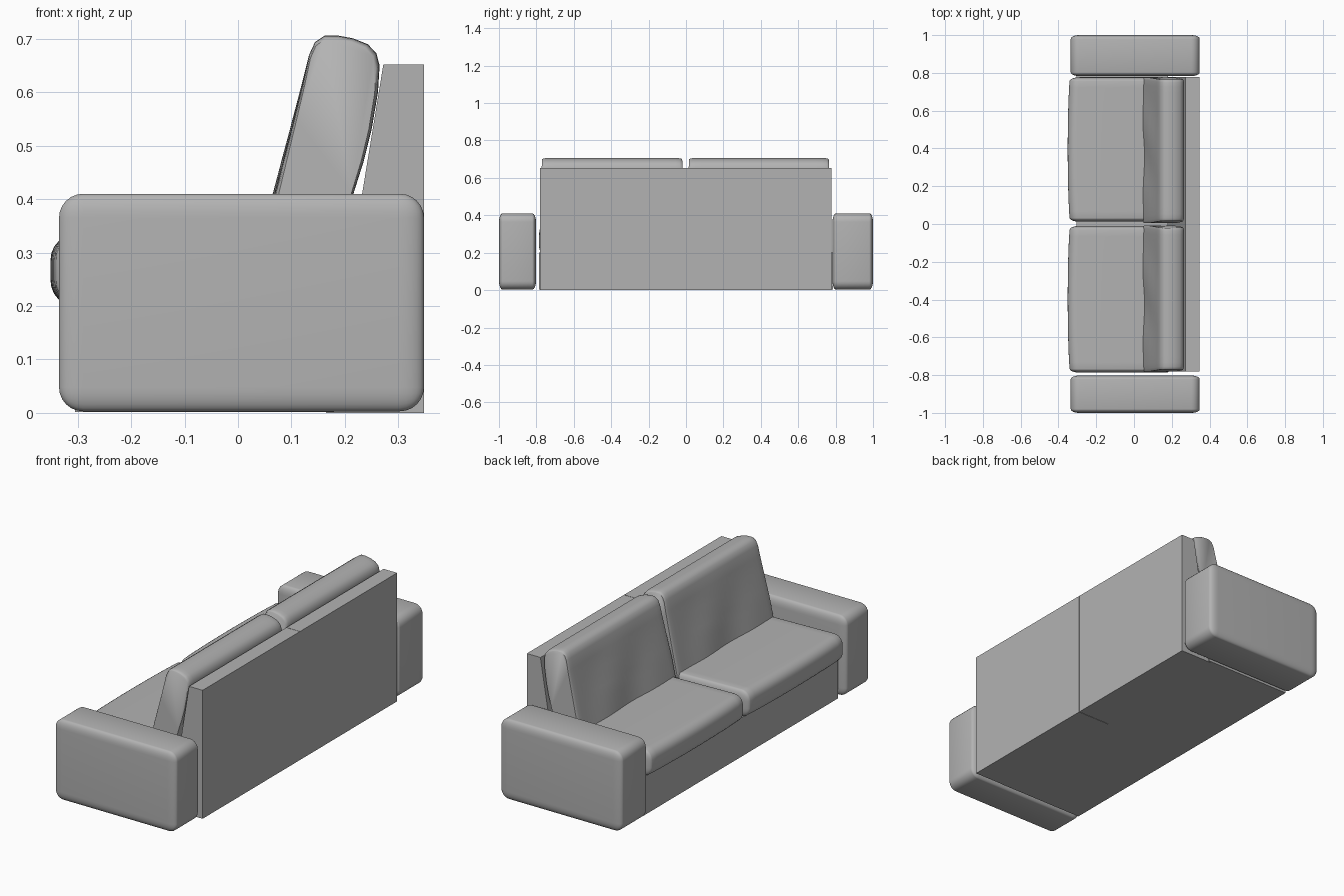
import bpy, bmesh, math
from mathutils import Vector

if "Cube" in bpy.data.objects:
    bpy.data.objects.remove(bpy.data.objects["Cube"])

fabric = bpy.data.materials.new("grey fabric")
fabric.use_nodes = True
GREY = (0.45, 0.45, 0.45, 1)
fabric.diffuse_color = GREY
fabric.node_tree.nodes["Principled BSDF"].inputs["Base Color"].default_value = GREY


def finish(name, bm, smooth=None):
    bmesh.ops.recalc_face_normals(bm, faces=bm.faces)
    mesh = bpy.data.meshes.new(name)
    bm.to_mesh(mesh)
    bm.free()
    mesh.materials.append(fabric)
    ob = bpy.data.objects.new(name, mesh)
    bpy.context.collection.objects.link(ob)
    if smooth:
        bpy.ops.object.select_all(action="DESELECT")
        ob.select_set(True)
        bpy.context.view_layer.objects.active = ob
        bpy.ops.object.shade_smooth_by_angle(angle=math.radians(smooth))
    return ob


def box(lo, hi, radius=0, squash=1):
    """Box between two corners; squash flattens the rounding along y."""
    lo, hi = Vector(lo), Vector(hi)
    mid, size = (lo + hi) / 2, hi - lo
    bm = bmesh.new()
    bmesh.ops.create_cube(bm, size=1)
    bmesh.ops.scale(bm, vec=(size.x, size.y / squash, size.z), verts=bm.verts)
    if radius:
        bmesh.ops.bevel(bm, geom=bm.edges[:], offset=radius, segments=6,
                        profile=0.5, affect="EDGES")
    bmesh.ops.scale(bm, vec=(1, squash, 1), verts=bm.verts)
    bmesh.ops.translate(bm, vec=mid, verts=bm.verts)
    return bm


def slice_y(bm, y0, y1, n):
    for i in range(1, n):
        bmesh.ops.bisect_plane(bm, geom=bm.verts[:] + bm.edges[:] + bm.faces[:],
                               plane_co=(0, y0 + (y1 - y0) * i / n, 0),
                               plane_no=(0, 1, 0))


# Armrests
for side, y0, y1 in (("right", -1.0, -0.802), ("left", 0.783, 1.0)):
    finish(side + "_armrest", box((-0.335, y0, 0.003), (0.348, y1, 0.41), 0.045, 0.45), 40)

# Base under the seat
finish("seat_base", box((-0.305, -0.785, 0.002), (0.18, 0.785, 0.2)))

# Back panels, a slanted wedge extruded along y
WEDGE = [(0.348, 0), (0.348, 0.652), (0.272, 0.652), (0.165, 0)]
for side, y0, y1 in (("right", -0.781, -0.001), ("left", 0.001, 0.779)):
    bm = bmesh.new()
    face = bm.faces.new([bm.verts.new((x, y0, z)) for x, z in WEDGE])
    ext = bmesh.ops.extrude_face_region(bm, geom=[face], use_keep_orig=True)
    bmesh.ops.translate(bm, vec=(0, y1 - y0, 0),
                        verts=[v for v in ext["geom"] if isinstance(v, bmesh.types.BMVert)])
    finish(side + "_back_panel", bm)

# Seat cushions with a gently bowed front and a slight fall to the rear
for side, y0, y1 in (("right", -0.787, -0.01), ("left", 0.012, 0.777)):
    bm = box((-0.337, y0, 0.198), (0.2, y1, 0.336), 0.05, 0.4)
    slice_y(bm, y0, y1, 14)
    for v in bm.verts:
        t = (v.co.y - y0) / (y1 - y0)
        front = max(0, min(1, -v.co.x / 0.33))
        v.co.x -= 0.014 * front * math.sin(math.pi * t) ** 0.5 if 0 < t < 1 else 0
        if v.co.z > 0.28:
            v.co.z -= 0.012 * (1 - front)
    finish(side + "_seat_cushion", bm, 40)

# Back cushions: one leaning outline swept along y with pinched ends
OUTLINE = [(0.045, 0.30), (0.07, 0.41), (0.085, 0.47), (0.105, 0.55), (0.122, 0.62),
           (0.133, 0.67), (0.144, 0.694), (0.162, 0.706), (0.188, 0.706), (0.215, 0.701),
           (0.243, 0.69), (0.259, 0.673), (0.265, 0.65), (0.262, 0.60), (0.25, 0.53),
           (0.235, 0.47), (0.216, 0.41), (0.185, 0.30)]
CENTRE = (0.17, 0.50)
STATIONS = [(0, 0.93), (0.006, 0.965), (0.02, 0.99)] + [(0.05 + 0.045 * i, 1) for i in range(21)] \
    + [(0.98, 0.99), (0.994, 0.965), (1, 0.93)]
for side, y0, y1 in (("right", -0.782, -0.008), ("left", 0.004, 0.776)):
    bm = bmesh.new()
    rings = []
    for t, s in STATIONS:
        ring = []
        for x, z in OUTLINE:
            top = max(0, (z - 0.4) / 0.3)
            # Top is drawn in a little; the front has soft creases
            y = y0 + (y1 - y0) * t + (0.5 - t) * 0.024 * top
            crease = 0.006 * math.sin(11 * t + 9 * z) * (1 - top) * math.sin(math.pi * t)
            ring.append(bm.verts.new((CENTRE[0] + (x - CENTRE[0]) * s + (crease if x < 0.13 else 0),
                                      y, CENTRE[1] + (z - CENTRE[1]) * (0.5 + 0.5 * s))))
        rings.append(ring)
    n = len(OUTLINE)
    for a, b in zip(rings, rings[1:]):
        for i in range(n):
            bm.faces.new((a[i], a[(i + 1) % n], b[(i + 1) % n], b[i]))
    bm.faces.new(rings[0])
    bm.faces.new(rings[-1])
    finish(side + "_back_cushion", bm, 50)
